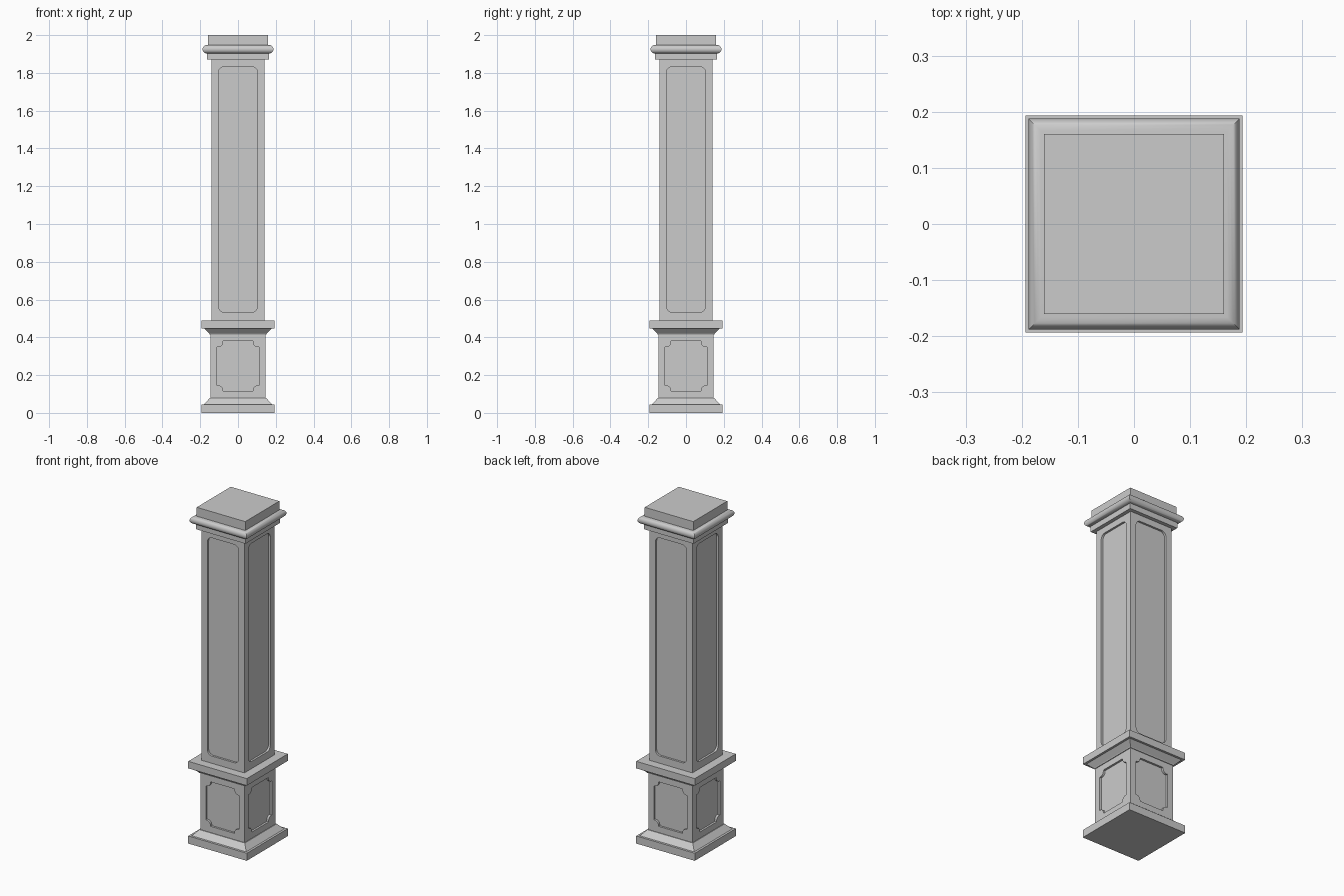
import bpy, bmesh, math
from mathutils import Matrix, Vector

if "Cube" in bpy.data.objects:
    bpy.data.objects.remove(bpy.data.objects["Cube"])


def finish(name, bm):
    bmesh.ops.remove_doubles(bm, verts=bm.verts, dist=1e-5)
    bmesh.ops.recalc_face_normals(bm, faces=bm.faces)
    me = bpy.data.meshes.new(name)
    bm.to_mesh(me)
    bm.free()
    ob = bpy.data.objects.new(name, me)
    bpy.context.collection.objects.link(ob)
    return ob


def square_loft(name, profile, smooth=False):
    """Sweep a (half width, z) profile around a square, mitred at the corners."""
    bm = bmesh.new()
    rings = [[bm.verts.new((sx * w, sy * w, z))
              for sx, sy in ((-1, -1), (1, -1), (1, 1), (-1, 1))] for w, z in profile]
    for a, b in zip(rings, rings[1:]):
        for i in range(4):
            j = (i + 1) % 4
            bm.faces.new((a[i], a[j], b[j], b[i]))
    bm.faces.new(rings[0][::-1])
    bm.faces.new(rings[-1])
    ob = finish(name, bm)
    if smooth:
        bpy.ops.object.select_all(action='DESELECT')
        ob.select_set(True)
        bpy.context.view_layer.objects.active = ob
        bpy.ops.object.shade_smooth_by_angle(angle=math.radians(35))
    return ob


def outline(w, z0, z1, r, concave, lip=0.0, n=6):
    """Panel outline with rounded or scooped corners, as (x, z) points."""
    pts = []
    for k, (sx, top) in enumerate(((1, 1), (-1, 1), (-1, 0), (1, 0))):
        cx, cz = sx * w, (z1 if top else z0)
        sz = 1 if top else -1
        start = k * math.pi / 2
        if concave:
            cx, cz = cx - sx * lip, cz - sz * lip
            if lip:
                pts.append((sx * w, cz - sz * r) if k % 2 == 0 else (cx - sx * r, sz * lip + cz))
            for i in range(n + 1):
                a = start + math.pi * 1.5 - i / n * math.pi / 2
                pts.append((cx + r * math.cos(a), cz + r * math.sin(a)))
            if lip:
                pts.append((cx - sx * r, sz * lip + cz) if k % 2 == 0 else (sx * w, cz - sz * r))
        else:
            for i in range(n + 1):
                a = start + i / n * math.pi / 2
                pts.append((cx - sx * r + r * math.cos(a), cz - sz * r + r * math.sin(a)))
    return pts


def panelled_block(name, w, z0, z1, pts, depth):
    """Square block with the same recessed panel on all four sides."""
    bm = bmesh.new()
    for k in range(4):
        rot = Matrix.Rotation(k * math.pi / 2, 3, 'Z')

        def ring(points, y):
            return [bm.verts.new(rot @ Vector((x, y, z))) for x, z in points]

        outer = ring(((-w, z0), (w, z0), (w, z1), (-w, z1)), -w)
        rim, floor = ring(pts, -w), ring(pts, -w + depth)
        edges = [bm.edges.new((r[i], r[(i + 1) % len(r)]))
                 for r in (outer, rim) for i in range(len(r))]
        bmesh.ops.triangle_fill(bm, edges=edges, use_beauty=True,
                                normal=rot @ Vector((0, -1, 0)))
        for i in range(len(rim)):
            j = (i + 1) % len(rim)
            bm.faces.new((rim[i], rim[j], floor[j], floor[i]))
        bm.faces.new(floor)
    for z in (z0, z1):
        bm.faces.new([bm.verts.new((x, y, z))
                      for x, y in ((-w, -w), (w, -w), (w, w), (-w, w))])
    # merge the coplanar triangles around each panel
    bmesh.ops.remove_doubles(bm, verts=bm.verts, dist=1e-5)
    return finish(name, bm)


# Plinth with sloped moulding
square_loft("base_plinth", [(0.193, 0), (0.193, 0.045), (0.18, 0.045), (0.15, 0.078)])

# Pedestal with scooped-corner panels
panelled_block("pedestal", 0.146, 0.078, 0.416,
               outline(0.11, 0.115, 0.38, 0.025, True, lip=0.006), 0.012)

# Pedestal cornice
square_loft("pedestal_cornice", [(0.15, 0.416), (0.153, 0.421), (0.18, 0.448),
                                 (0.193, 0.448), (0.193, 0.49)])

# Shaft with long round-cornered panels
panelled_block("shaft", 0.141, 0.49, 1.87,
               outline(0.103, 0.533, 1.833, 0.03, False), 0.012)

# Capital: band, half-round roll, top block
square_loft("capital_band", [(0.163, 1.87), (0.163, 1.903)])
roll = [(0.166 + 0.022 * math.cos(a), 1.925 + 0.022 * math.sin(a))
        for a in (math.radians(-90 + 15 * i) for i in range(13))]
square_loft("capital_roll", roll, smooth=True)
square_loft("capital_top", [(0.16, 1.947), (0.16, 2.0)])
